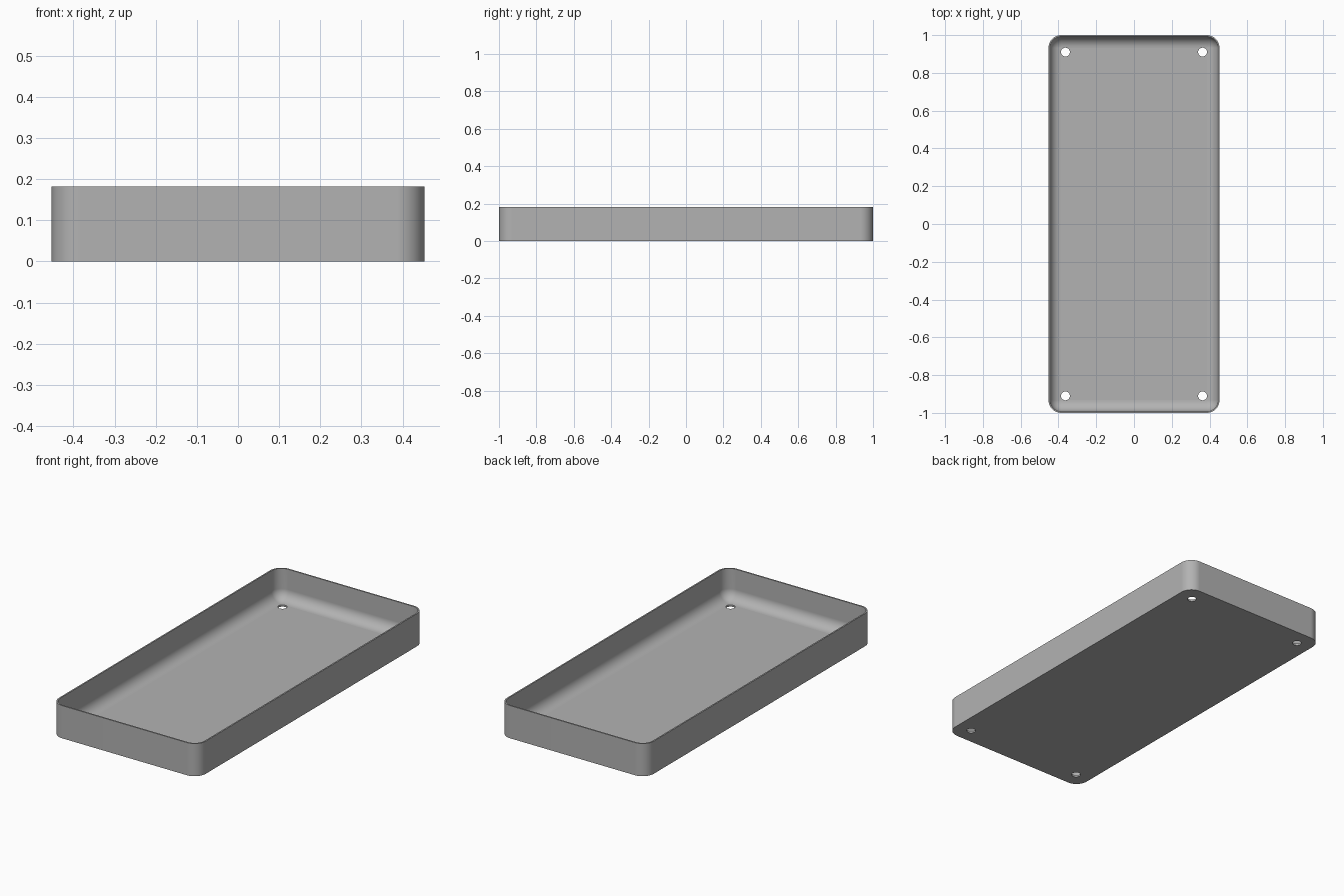
import bpy, bmesh, math

if "Cube" in bpy.data.objects:
    bpy.data.objects.remove(bpy.data.objects["Cube"])

HX, HY, H = 0.453, 1.0, 0.182
R, WALL, FLOOR, FILLET = 0.068, 0.008, 0.010, 0.059
SEG = 10

grey = bpy.data.materials.new("plain grey")
grey.use_nodes = True
colour = (0.45, 0.45, 0.45, 1)
grey.diffuse_color = colour
grey.node_tree.nodes["Principled BSDF"].inputs["Base Color"].default_value = colour


def ring(bm, inset, z):
    """Rounded rectangle, moved inward from the outer outline."""
    r = R - inset
    verts = []
    for k, (sx, sy) in enumerate([(1, 1), (-1, 1), (-1, -1), (1, -1)]):
        for i in range(SEG + 1):
            a = (k + i / SEG) * math.pi / 2
            verts.append(bm.verts.new((sx * (HX - R) + r * math.cos(a),
                                       sy * (HY - R) + r * math.sin(a), z)))
    return verts


# Tray shell: outer wall, rim, inner wall, rounded inner foot, floor
bm = bmesh.new()
levels = [(0, 0), (0, H), (WALL, H)]
for i in range(SEG + 1):
    a = i / SEG * math.pi / 2
    levels.append((WALL + FILLET * (1 - math.cos(a)),
                   FLOOR + FILLET * (1 - math.sin(a))))
rings = [ring(bm, *level) for level in levels]
for low, high in zip(rings, rings[1:]):
    n = len(low)
    for i in range(n):
        j = (i + 1) % n
        bm.faces.new((low[i], low[j], high[j], high[i]))
bm.faces.new(list(reversed(rings[0])))
bm.faces.new(rings[-1])
bmesh.ops.recalc_face_normals(bm, faces=bm.faces)
mesh = bpy.data.meshes.new("tray")
bm.to_mesh(mesh)
bm.free()
tray = bpy.data.objects.new("tray", mesh)
bpy.context.collection.objects.link(tray)
mesh.materials.append(grey)

# Four screw holes through the floor corners
for sx in (-1, 1):
    for sy in (-1, 1):
        bpy.ops.mesh.primitive_cylinder_add(vertices=32, radius=0.0235, depth=0.3,
                                            location=(sx * 0.363, sy * 0.91, 0))
        cutter = bpy.context.object
        cutter.name = "hole_cutter"
        cutter.hide_render = True
        cutter.data.materials.append(grey)
        cut = tray.modifiers.new("hole", 'BOOLEAN')
        cut.operation, cut.solver, cut.object = 'DIFFERENCE', 'EXACT', cutter
        bpy.ops.object.select_all(action='DESELECT')
        bpy.context.view_layer.objects.active = tray
        tray.select_set(True)
        bpy.ops.object.modifier_apply(modifier=cut.name)
        bpy.data.objects.remove(cutter)

# Smooth shading with crisp rims
bpy.ops.object.shade_smooth_by_angle(angle=math.radians(35))
weighted = tray.modifiers.new("flat floor shading", 'WEIGHTED_NORMAL')
weighted.keep_sharp = True
